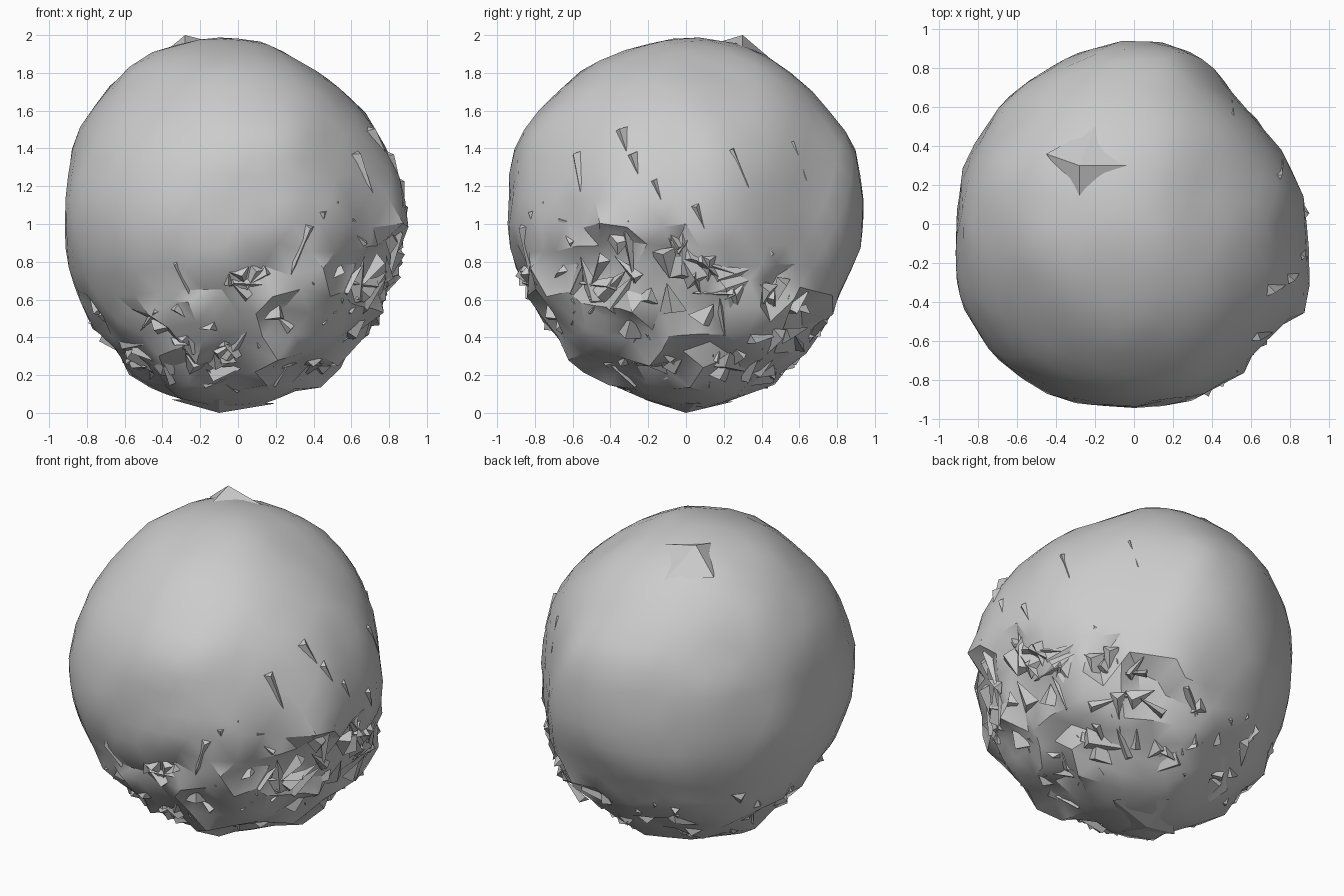
import bpy, bmesh, math, random
from mathutils import Vector, noise

random.seed(7)
cube = bpy.data.objects.get("Cube")
if cube:
    bpy.data.objects.remove(cube, do_unlink=True)

stone = bpy.data.materials.new("stone_grey")
stone.use_nodes = True
GREY = (0.6, 0.6, 0.6, 1)
stone.diffuse_color = GREY
stone.node_tree.nodes["Principled BSDF"].inputs["Base Color"].default_value = GREY
CENTRE = Vector((0, 0, 1))

# Profile rims round the boulder: azimuth and elevation of the rim's axis,
# then its radius in hundredths at even steps
RIMS = [
    (-90, 0, (90, 87, 90, 92, 99, 102, 101, 96, 91, 95, 94, 102, 98, 94, 93, 89)),
    (0, 0, (92, 100, 96, 99, 99, 98, 98, 101, 94, 93, 90, 92, 98, 98, 92, 89)),
    (-90, 90, (88, 88, 81, 94, 97, 91, 92, 94, 90, 98, 100, 98, 95, 96, 92, 96)),
    (-55, 25, (82, 85, 92, 98, 105, 102, 98, 98, 98, 94, 96, 94, 89, 90, 94, 89)),
    (125, 25, (98, 100, 98, 99, 96, 96, 90, 88, 81, 87, 100, 94, 96, 98, 90, 95)),
    (55, -25, (90, 96, 98, 98, 93, 85, 90, 96, 92, 92, 92, 96, 100, 94, 98, 90)),
]
# Bumps and hollows: centre, radius, outward push
LUMPS = [
    ((0.82, -0.4, 1.02), 0.18, 0.04),
    ((0.76, -0.45, 0.8), 0.16, -0.12),
    ((0.62, -0.55, 0.56), 0.16, 0.04),
    ((0.42, 0.7, 0.45), 0.18, -0.13),
    ((0.85, -0.1, 0.75), 0.15, -0.05),
    ((0.12, -0.95, 1.2), 0.14, -0.03),
    ((-0.35, -0.88, 0.82), 0.13, -0.03),
    ((-0.4, -0.68, 0.3), 0.15, -0.04),
    ((0.72, -0.5, 1.35), 0.14, -0.04),
]

# Turn the rims into directions with known radii
SAMPLES = []
for azimuth, elevation, radii in RIMS:
    az, el = math.radians(azimuth), math.radians(elevation)
    axis = Vector((math.cos(el) * math.cos(az), math.cos(el) * math.sin(az), math.sin(el)))
    right = Vector((-math.sin(az), math.cos(az), 0))
    up = axis.cross(right)
    for i, r in enumerate(radii):
        t = math.tau * i / len(radii)
        SAMPLES.append((right * math.cos(t) + up * math.sin(t), r / 100))


def surface(d):
    """Point of the unbroken boulder for a unit direction."""
    total = weight = 0
    for way, r in SAMPLES:
        w = math.exp((way.dot(d) - 1) / 0.035) + 1e-9
        total += w * r
        weight += w
    return CENTRE + d * (total / weight - 0.005)


def craggy(d):
    """True where the stone is broken: low down and up one side."""
    side = 0.3 * d.x if d.x > 0 else 0.1 * d.x
    corner = 0.4 * max(0, d.x) * max(0, -d.y)
    lim = 0.58 + side - 0.2 * d.y + corner + 0.15 * noise.noise(d * 4)
    return 0.08 < 1 + d.z < lim


def finish(bm, name, angle):
    bmesh.ops.recalc_face_normals(bm, faces=bm.faces)
    mesh = bpy.data.meshes.new(name)
    bm.to_mesh(mesh)
    bm.free()
    mesh.materials.append(stone)
    obj = bpy.data.objects.new(name, mesh)
    bpy.context.collection.objects.link(obj)
    if angle:
        bpy.ops.object.select_all(action="DESELECT")
        obj.select_set(True)
        bpy.context.view_layer.objects.active = obj
        bpy.ops.object.shade_smooth_by_angle(angle=math.radians(angle))


# Main body: faceted sphere, jagged in the broken region
bm = bmesh.new()
bmesh.ops.create_icosphere(bm, subdivisions=4, radius=1)
for v in bm.verts:
    d = v.co.normalized()
    p = surface(d) + d * 0.015 * noise.noise(d * 5)
    for centre, radius, push in LUMPS:
        gap = (p - Vector(centre)).length / radius
        p += d * push * math.exp(-2 * gap * gap)
    if craggy(d):
        p += d * random.uniform(-0.045, 0.02)
        p += Vector([random.uniform(-0.03, 0.03) for _ in range(3)])
    p.z = min(1.99, max(0.005, p.z))
    v.co = p
finish(bm, "boulder_body", 32)


def add_shard(bm, base, along, out, length, width, lift):
    """Thin four-sided splinter lying on the surface."""
    side = along.cross(out).normalized()
    pts = [base - along * length / 2 - out * 0.02,
           base + along * length / 2 + side * width - out * 0.03,
           base + along * length / 2 - side * width - out * 0.03,
           base + along * length * 0.4 + out * lift]
    for p in pts:
        p.z = max(0.005, p.z)
    vs = [bm.verts.new(p) for p in pts]
    for i, j, k in ((0, 1, 2), (0, 1, 3), (1, 2, 3), (2, 0, 3)):
        bm.faces.new((vs[i], vs[j], vs[k]))


def tangent(along, d):
    return (along - d * along.dot(d)).normalized()


# Splinters scattered over the broken region
bm = bmesh.new()
count = 0
while count < 150:
    d = Vector([random.gauss(0, 1) for _ in range(3)]).normalized()
    if not craggy(d):
        continue
    along = Vector([random.gauss(0, 1) for _ in range(3)])
    along.z *= 1.8
    add_shard(bm, surface(d) - d * 0.02, tangent(along, d), d,
              random.uniform(0.12, 0.32), random.uniform(0.02, 0.08),
              random.uniform(0.005, 0.035))
    count += 1

# Longer, flatter splinters higher on the broken side
for y, z in ((-0.35, 1.45), (-0.28, 1.3), (-0.62, 1.3), (-0.15, 1.15),
             (0.33, 1.35), (0.7, 1.4), (0.1, 1.0)):
    d = Vector((math.sqrt(max(0.05, 1 - y * y - (z - 1) ** 2)), y, z - 1)).normalized()
    add_shard(bm, surface(d), tangent(Vector((0, -0.4, 1)), d), d, 0.24, 0.04, 0.02)
finish(bm, "surface_splinters", 0)


def add_chip(name, points):
    bm = bmesh.new()
    for p in points:
        bm.verts.new(p)
    bmesh.ops.convex_hull(bm, input=bm.verts)
    finish(bm, name, 0)


# Low peak on the crown and the point the boulder rests on
add_chip("crown_peak", ((-0.28, 0.3, 2.0), (-0.45, 0.36, 1.86), (-0.28, 0.13, 1.95),
                        (-0.04, 0.3, 1.94), (-0.2, 0.5, 1.83)))
add_chip("resting_point", ((-0.1, 0, 0), (-0.35, -0.05, 0.07), (0.2, 0.05, 0.05),
                           (-0.1, -0.22, 0.07), (-0.05, 0.25, 0.06)))
